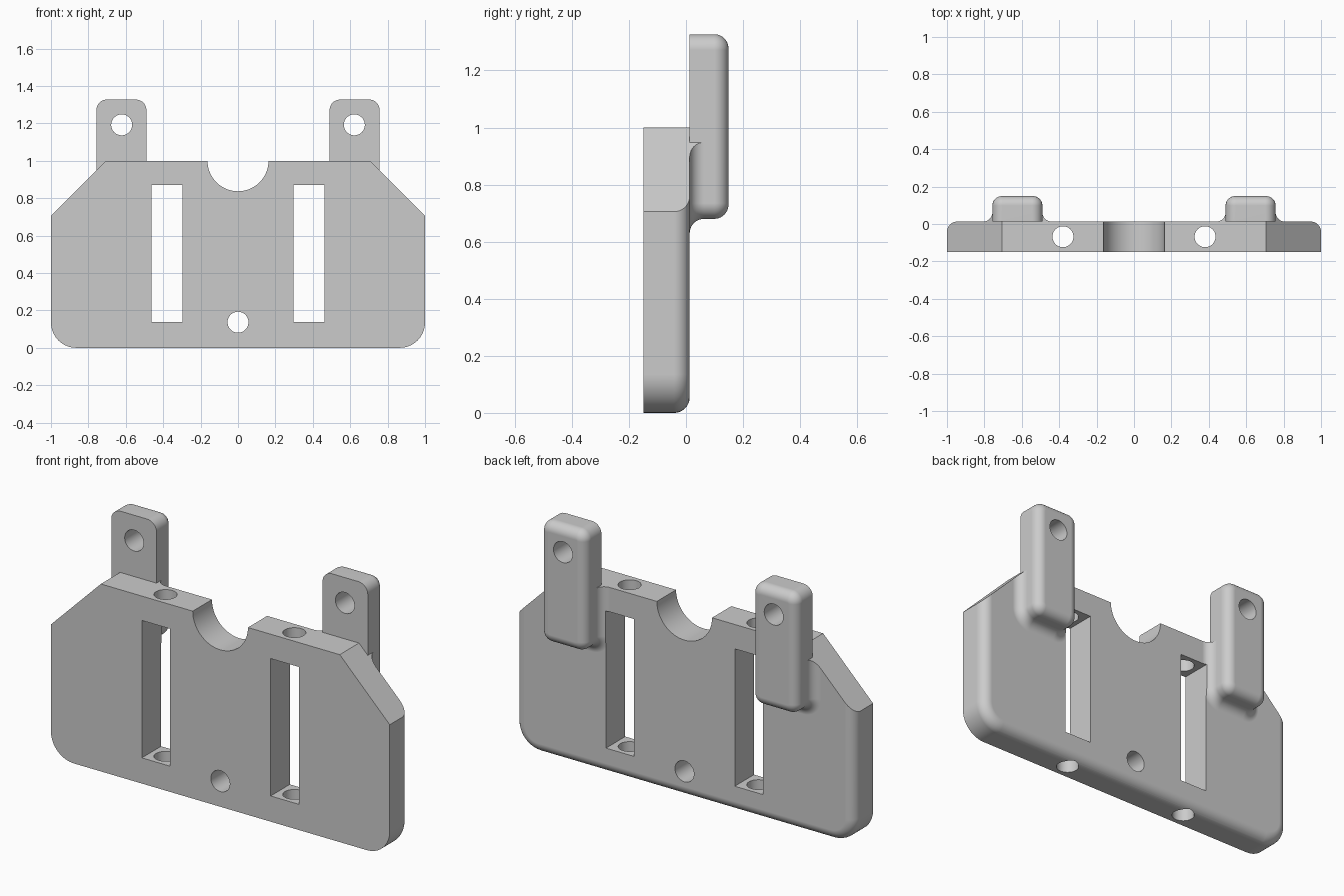
import bpy, bmesh, math

cube = bpy.data.objects.get("Cube")
if cube:
    bpy.data.objects.remove(cube, do_unlink=True)

grey = bpy.data.materials.new("plain_grey")
grey.use_nodes = True
grey.diffuse_color = (0.6, 0.6, 0.6, 1)
grey.node_tree.nodes["Principled BSDF"].inputs["Base Color"].default_value = (0.6, 0.6, 0.6, 1)

FRONT, MID, BACK = -0.149, 0.013, 0.149
STEPS = 10


def loft(name, rings):
    """Closed solid through a list of equal-length point rings."""
    bm = bmesh.new()
    loops = [[bm.verts.new(p) for p in ring] for ring in rings]
    for a, b in zip(loops, loops[1:]):
        for i in range(len(a)):
            j = (i + 1) % len(a)
            bm.faces.new((a[i], a[j], b[j], b[i]))
    bm.faces.new(loops[0])
    bm.faces.new(loops[-1])
    bmesh.ops.recalc_face_normals(bm, faces=bm.faces)
    mesh = bpy.data.meshes.new(name)
    bm.to_mesh(mesh)
    bm.free()
    mesh.materials.append(grey)
    obj = bpy.data.objects.new(name, mesh)
    bpy.context.collection.objects.link(obj)
    return obj


def rounded_ring(box, radius, grow, y):
    """Rounded rectangle in the xz plane, offset outward by grow."""
    x0, x1, z0, z1 = box
    corners = [(x1, z1, 1, 1), (x0, z1, -1, 1), (x0, z0, -1, -1), (x1, z0, 1, -1)]
    pts = []
    for k, (x, z, sx, sz) in enumerate(corners):
        for i in range(STEPS + 1):
            a = (k + i / STEPS) * math.pi / 2
            pts.append((x - sx * radius + (radius + grow) * math.cos(a), y,
                        z - sz * radius + (radius + grow) * math.sin(a)))
    return pts


def round_over(y, r):
    """(y, grow) steps of a convex edge ending at y."""
    arc = [i / STEPS * math.pi / 2 for i in range(STEPS + 1)]
    return [(y - r + r * math.sin(a), r * math.cos(a) - r) for a in arc]


def cove(y, r):
    """(y, grow) steps of a concave edge starting at y."""
    arc = [i / STEPS * math.pi / 2 for i in range(STEPS + 1)]
    return [(y + r - r * math.cos(a), r - r * math.sin(a)) for a in arc]


def slab(name, box, radius, levels):
    return loft(name, [rounded_ring(box, radius, g, y) for y, g in levels])


def prism(name, outline, y0, y1):
    return loft(name, [[(x, y, z) for x, z in outline] for y in (y0, y1)])


def cylinder(name, x, y, z, r, half, upright=False, sides=48):
    rings = []
    for h in (-half, half):
        ring = []
        for i in range(sides):
            a = i * 2 * math.pi / sides
            u, v = r * math.cos(a), r * math.sin(a)
            ring.append((x + u, y + v, z + h) if upright else (x + u, y + h, z + v))
        rings.append(ring)
    return loft(name, rings)


def combine(target, other, operation):
    other.hide_render = True
    mod = target.modifiers.new(operation, "BOOLEAN")
    mod.object = other
    mod.operation = operation
    mod.solver = "EXACT"
    bpy.context.view_layer.objects.active = target
    bpy.ops.object.modifier_apply(modifier=mod.name)
    bpy.data.objects.remove(other, do_unlink=True)


def tab_box(side):
    a, b = sorted((side * 0.49, side * 0.757))
    return (a, b, 0.68, 1.327)


# Main plate with rounded back edge
plate = slab("mounting_plate", (-1, 1, 0, 1.5), 0.135,
             [(FRONT, 0)] + round_over(MID, 0.055))

# Coved collars where the tabs meet the plate
for side in (-1, 1):
    levels = [(-0.05, 0.05)] + cove(MID, 0.05) + [(0.075, -0.01)]
    combine(plate, slab("collar", tab_box(side), 0.055, levels), "UNION")

# Trim to the flat top and sloped shoulders
trim = [(-1.1, -0.1), (1.1, -0.1), (1.1, 0.605), (0.705, 1), (-0.705, 1), (-1.1, 0.605)]
combine(plate, prism("trim", trim, -0.5, 0.5), "INTERSECT")

# Upright tabs
for side in (-1, 1):
    levels = [(MID, 0)] + round_over(BACK, 0.05)
    combine(plate, slab("tab", tab_box(side), 0.055, levels), "UNION")

# Slots, tab holes and vertical rod holes
for side in (-1, 1):
    a, b = side * 0.297, side * 0.463
    slot = [(a, 0.137), (b, 0.137), (b, 0.87), (a, 0.87)]
    combine(plate, prism("slot_cutter", slot, -0.4, 0.4), "DIFFERENCE")
    combine(plate, cylinder("tab_hole", side * 0.622, 0, 1.192, 0.056, 0.4), "DIFFERENCE")
    combine(plate, cylinder("rod_hole", side * 0.38, -0.068, 0.5, 0.056, 0.8, True), "DIFFERENCE")

# Bottom hole and top notch
combine(plate, cylinder("bottom_hole", 0, 0, 0.137, 0.056, 0.4), "DIFFERENCE")
combine(plate, cylinder("notch", 0, 0, 1, 0.163, 0.4, sides=64), "DIFFERENCE")

# Smooth rounded edges, flat faces kept flat
bpy.ops.object.select_all(action="DESELECT")
plate.select_set(True)
bpy.context.view_layer.objects.active = plate
bpy.ops.object.shade_smooth_by_angle(angle=math.radians(30))
weighted = plate.modifiers.new("flat_faces", "WEIGHTED_NORMAL")
weighted.keep_sharp = True
